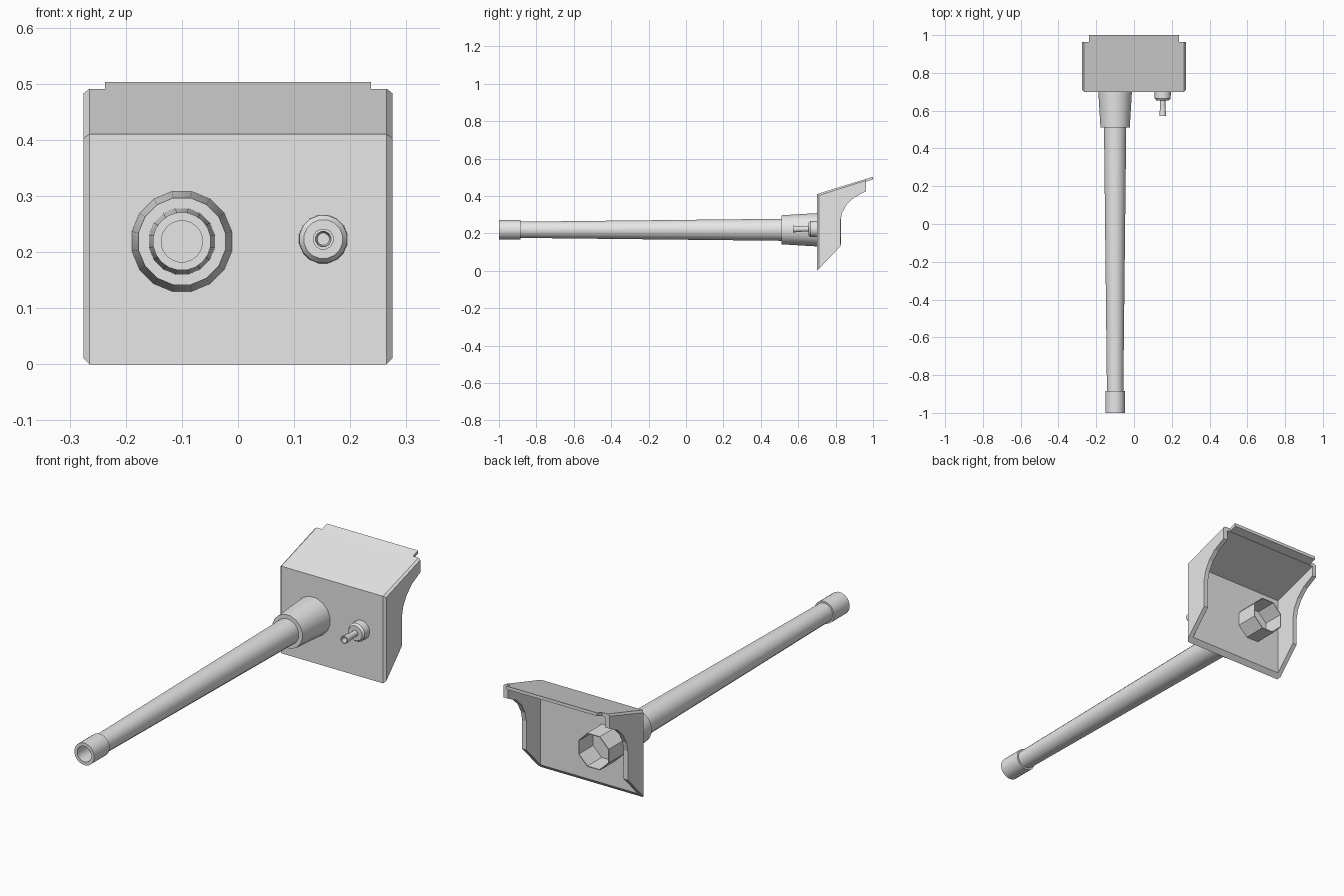
import bpy, bmesh, math

if "Cube" in bpy.data.objects:
    bpy.data.objects.remove(bpy.data.objects["Cube"])

grey = bpy.data.materials.new("plain_grey")
grey.diffuse_color = (0.8, 0.8, 0.8, 1)
grey.use_nodes = True
grey.node_tree.nodes["Principled BSDF"].inputs["Base Color"].default_value = grey.diffuse_color


def finish(name, bm, smooth=False):
    bmesh.ops.recalc_face_normals(bm, faces=bm.faces)
    me = bpy.data.meshes.new(name)
    bm.to_mesh(me)
    bm.free()
    me.materials.append(grey)
    ob = bpy.data.objects.new(name, me)
    bpy.context.collection.objects.link(ob)
    if smooth:
        bpy.ops.object.select_all(action='DESELECT')
        ob.select_set(True)
        bpy.context.view_layer.objects.active = ob
        bpy.ops.object.shade_smooth_by_angle(angle=math.radians(35))
    return ob


def skin(name, rings, smooth=False):
    """Join equal-length point loops and cap both ends."""
    bm = bmesh.new()
    loops = [[bm.verts.new(p) for p in ring] for ring in rings]
    n = len(loops[0])
    for a, b in zip(loops, loops[1:]):
        for i in range(n):
            j = (i + 1) % n
            bm.faces.new((a[i], a[j], b[j], b[i]))
    bm.faces.new(loops[0])
    bm.faces.new(loops[-1])
    return finish(name, bm, smooth)


def slab(name, layers):
    """Skin side profiles (y, z) placed at given x positions."""
    return skin(name, [[(x, y, z) for y, z in prof] for x, prof in layers])


def lathe(name, x, z, profile, sides, smooth=True):
    """Revolve (y, radius) pairs around a lengthwise axis."""
    angles = [(i + 0.5) * math.tau / sides for i in range(sides)]
    return skin(name, [[(x + r * math.cos(a), y, z + r * math.sin(a))
                        for a in angles] for y, r in profile], smooth)


# Shield box: side profile with a curved rear edge and chamfered outer rim
rear = [(0.825, 0.13), (0.825, 0.265), (0.835, 0.31), (0.86, 0.355),
        (0.90, 0.393), (0.963, 0.425)]
full = [(0.70, 0.0)] + rear + [(0.963, 0.491), (0.70, 0.41)]
inset = [(0.71, 0.01)] + rear + [(0.963, 0.483), (0.71, 0.403)]
shield = slab("shield_box", [(-0.275, inset), (-0.265, full),
                             (0.265, full), (0.275, inset)])

# Hollow interior, open to the rear and below
hollow = [(0.72, -0.1), (1.1, -0.1), (1.1, 0.516), (0.72, 0.40)]
cutter = slab("cavity_cutter", [(-0.253, hollow), (0.253, hollow)])
cutter.hide_render = True
cutter.hide_viewport = True
cut = shield.modifiers.new("cavity", 'BOOLEAN')
cut.operation = 'DIFFERENCE'
cut.solver = 'EXACT'
cut.object = cutter

# Thin lip extending the roof
lip = [(0.963, 0.491), (1.0, 0.503), (1.0, 0.488), (0.963, 0.476)]
slab("roof_lip", [(-0.237, lip), (0.237, lip)])

# Main tube with its sleeve and muzzle collar
TX, TZ = -0.10, 0.219
lathe("barrel_sleeve", TX, TZ, [(0.51, 0.079), (0.705, 0.091)], 16)
lathe("barrel", TX, TZ, [(-0.90, 0.044), (0.52, 0.060)], 16)
lathe("muzzle_collar", TX, TZ,
      [(-0.92, 0.037), (-1.0, 0.037), (-1.0, 0.052), (-0.885, 0.052)], 20)

# Open eight-sided breech ring behind the front plate
lathe("breech_ring", TX, TZ,
      [(0.715, 0.086), (0.83, 0.086), (0.83, 0.082), (0.725, 0.082)], 8, False)

# Small secondary tube and its round mount
SX, SZ = 0.152, 0.223
lathe("small_mount", SX, SZ,
      [(0.655, 0.035), (0.665, 0.043), (0.705, 0.044)], 16)
lathe("small_tube", SX, SZ,
      [(0.60, 0.011), (0.572, 0.014), (0.572, 0.019), (0.625, 0.014),
       (0.66, 0.014)], 12)
